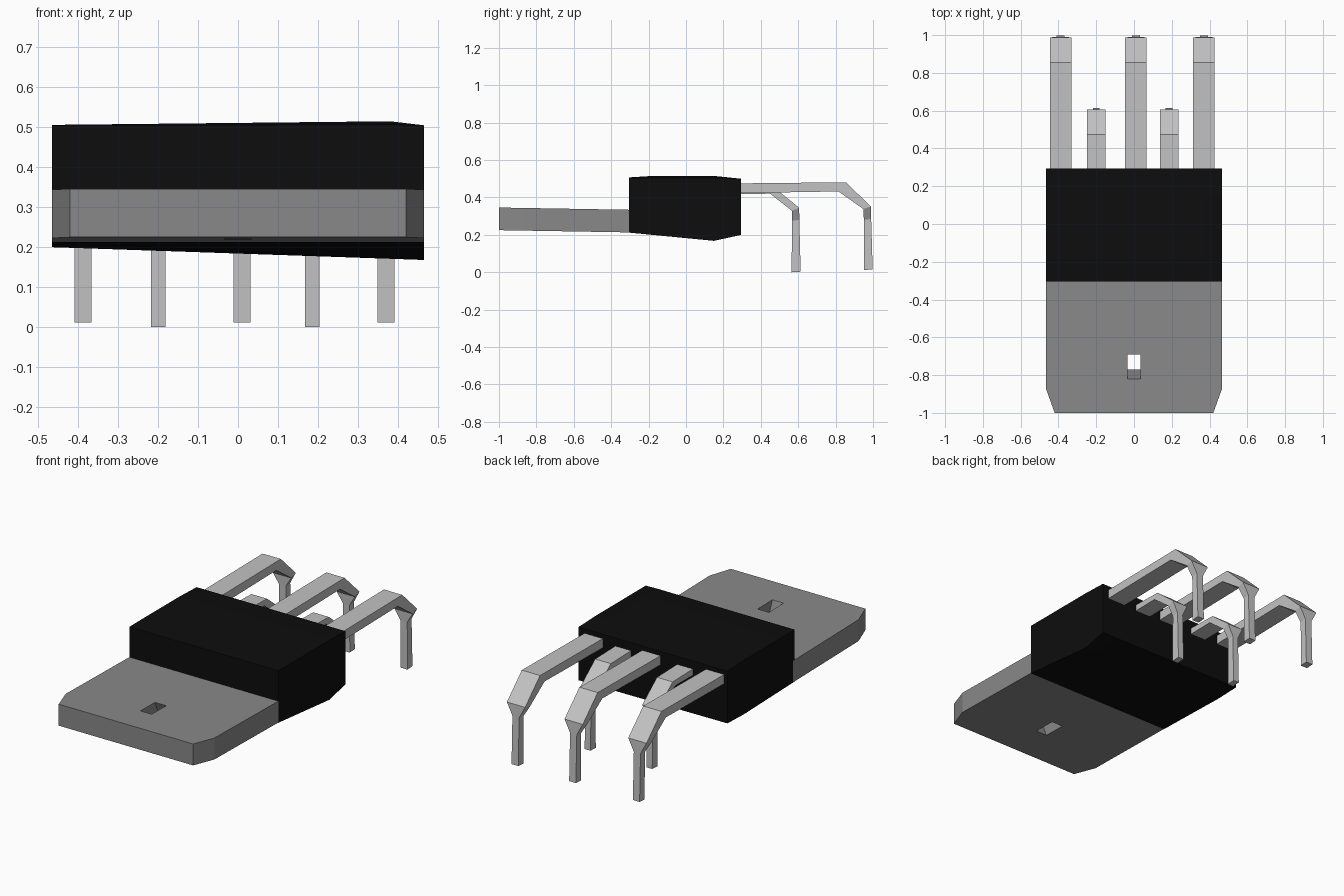
import bpy
import bmesh

cube = bpy.data.objects.get("Cube")
if cube:
    bpy.data.objects.remove(cube, do_unlink=True)


def material(name, value):
    m = bpy.data.materials.new(name)
    m.use_nodes = True
    colour = (value, value, value, 1.0)
    m.diffuse_color = colour
    m.node_tree.nodes["Principled BSDF"].inputs["Base Color"].default_value = colour
    return m


BLACK = material("black plastic", 0.004)
GREY = material("grey metal", 0.25)
SILVER = material("silver metal", 0.54)


def loft(name, sections, mat):
    """Join matching closed sections into a capped solid."""
    bm = bmesh.new()
    rings = [[bm.verts.new(p) for p in s] for s in sections]
    n = len(rings[0])
    for a, b in zip(rings, rings[1:]):
        for i in range(n):
            j = (i + 1) % n
            bm.faces.new((a[i], a[j], b[j], b[i]))
    bm.faces.new(rings[0])
    bm.faces.new(rings[-1])
    bmesh.ops.recalc_face_normals(bm, faces=bm.faces)
    mesh = bpy.data.meshes.new(name)
    bm.to_mesh(mesh)
    bm.free()
    mesh.materials.append(mat)
    obj = bpy.data.objects.new(name, mesh)
    bpy.context.collection.objects.link(obj)
    return obj


# Plastic body: side profile lofted across x, with a slightly skewed underside
def body_section(x, z_low, z_back, z_top, z_front):
    return [(x, -0.305, 0.212), (x, 0.15, z_low), (x, 0.295, z_back),
            (x, 0.295, 0.50), (x, 0.15, 0.505 if z_top < 0.51 else z_top),
            (x, -0.18, z_top), (x, -0.305, z_front)]


loft("body", [body_section(-0.465, 0.200, 0.205, 0.506, 0.505),
              body_section(0.38, 0.171, 0.200, 0.515, 0.507),
              body_section(0.465, 0.168, 0.200, 0.505, 0.505)], BLACK)

# Metal mounting tab with clipped front corners, slightly tilted
outline = [(-0.465, -0.29), (-0.465, -0.875), (-0.42, -1.0),
           (0.42, -1.0), (0.465, -0.875), (0.465, -0.29)]


def tab_level(z_front):
    return [(x, y, z_front - 0.012 * (y + 1.0) / 0.7) for x, y in outline]


tab = loft("mounting_tab", [tab_level(0.225), tab_level(0.346)], GREY)


# Slanted slot through the tab
def slot_level(y, z):
    return [(-0.035, y, z), (0.035, y, z), (0.035, y + 0.13, z), (-0.035, y + 0.13, z)]


cutter = loft("slot_cutter", [slot_level(-0.75, 0.17), slot_level(-0.84, 0.39)], GREY)
cutter.hide_render = True
boolean = tab.modifiers.new("slot", "BOOLEAN")
boolean.operation = "DIFFERENCE"
boolean.solver = "EXACT"
boolean.object = cutter
bpy.context.view_layer.objects.active = tab
bpy.ops.object.modifier_apply(modifier=boolean.name)
bpy.data.objects.remove(cutter, do_unlink=True)

# Bent pins: (outer y, outer z, inner y, inner z, half width) along the path
LONG = [(0.27, 0.475, 0.27, 0.423, 0.057), (0.855, 0.481, 0.815, 0.432, 0.057),
        (0.988, 0.352, 0.948, 0.338, 0.057), (0.990, 0.285, 0.951, 0.280, 0.021),
        (0.998, 0.015, 0.953, 0.012, 0.021)]
SHORT = [(0.27, 0.455, 0.27, 0.418, 0.049), (0.475, 0.450, 0.45, 0.420, 0.049),
         (0.605, 0.345, 0.567, 0.328, 0.049), (0.606, 0.280, 0.566, 0.275, 0.018),
         (0.613, 0.003, 0.565, 0.0, 0.018)]


def pin(name, x, path):
    loft(name, [[(x - w, yo, zo), (x + w, yo, zo), (x + w, yi, zi), (x - w, yi, zi)]
                for yo, zo, yi, zi, w in path], SILVER)


for label, x in (("right", -0.388), ("middle", 0.01), ("left", 0.37)):
    pin("long_pin_" + label, x, LONG)
for label, x in (("right", -0.2), ("left", 0.186)):
    pin("short_pin_" + label, x, SHORT)
